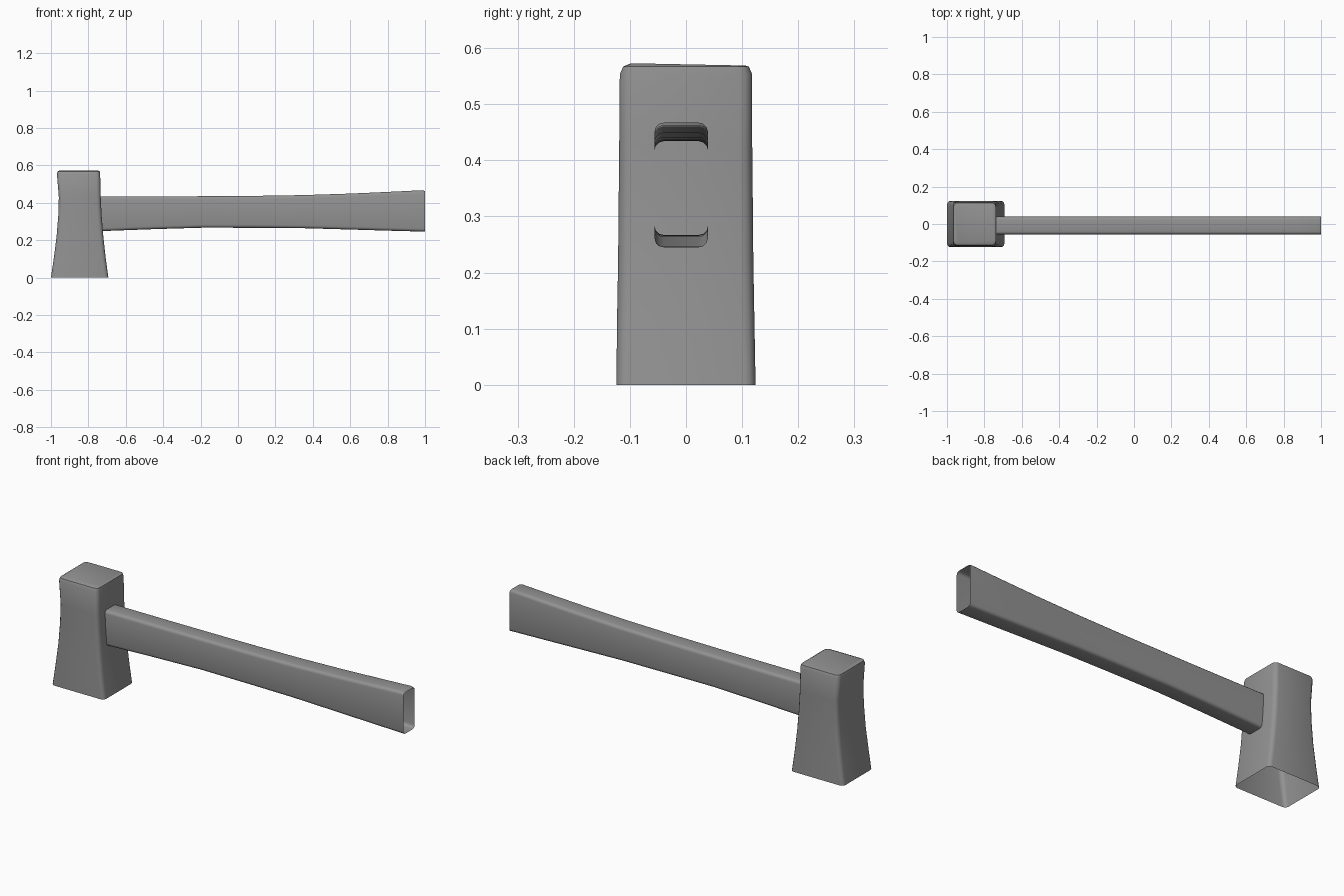
import bpy, bmesh
from math import cos, sin, pi, radians

if "Cube" in bpy.data.objects:
    bpy.data.objects.remove(bpy.data.objects["Cube"])

# Dark grey shared by both parts
dark_grey = bpy.data.materials.new("dark_grey")
dark_grey.diffuse_color = (0.29, 0.29, 0.29, 1)
dark_grey.use_nodes = True
dark_grey.node_tree.nodes["Principled BSDF"].inputs["Base Color"].default_value = dark_grey.diffuse_color


def rounded_rect(u0, u1, v0, v1, r, steps=3):
    """Counter-clockwise outline of a rectangle with rounded corners."""
    corners = [(u1 - r, v1 - r), (u0 + r, v1 - r), (u0 + r, v0 + r), (u1 - r, v0 + r)]
    return [(cu + r * cos((k + i / steps) * pi / 2), cv + r * sin((k + i / steps) * pi / 2))
            for k, (cu, cv) in enumerate(corners) for i in range(steps + 1)]


def loft(name, rings, cap_last=False):
    """Skin a list of matching rings, leaving the ends open unless capped."""
    bm = bmesh.new()
    loops = [[bm.verts.new(p) for p in ring] for ring in rings]
    n = len(loops[0])
    for a, b in zip(loops, loops[1:]):
        for i in range(n):
            j = (i + 1) % n
            bm.faces.new((a[i], a[j], b[j], b[i]))
    if cap_last:
        bm.faces.new(loops[-1])
    mesh = bpy.data.meshes.new(name)
    bm.to_mesh(mesh)
    bm.free()
    mesh.materials.append(dark_grey)
    obj = bpy.data.objects.new(name, mesh)
    bpy.context.collection.objects.link(obj)
    bpy.ops.object.select_all(action='DESELECT')
    obj.select_set(True)
    bpy.context.view_layer.objects.active = obj
    bpy.ops.object.shade_smooth_by_angle(angle=radians(40))
    return obj


# Axe head: flared shell, open at the bottom; z, x0, x1, y0, y1, corner radius
head = [
    (0.00, -1.000, -0.693, -0.124, 0.124, 0.020),
    (0.11, -0.984, -0.708, -0.123, 0.122, 0.021),
    (0.22, -0.970, -0.720, -0.121, 0.120, 0.022),
    (0.33, -0.961, -0.729, -0.120, 0.119, 0.022),
    (0.43, -0.958, -0.734, -0.119, 0.118, 0.022),
    (0.553, -0.968, -0.737, -0.118, 0.118, 0.022),
    (0.567, -0.965, -0.739, -0.112, 0.112, 0.020),
    (0.573, -0.954, -0.748, -0.098, 0.106, 0.014),
]
# The top face tips down slightly towards the back
loft("axe_head",
     [[(x, y, z - (0.02 * (y + 0.1) if z > 0.57 else 0))
       for x, y in rounded_rect(x0, x1, y0, y1, r)]
      for z, x0, x1, y0, y1, r in head], cap_last=True)

# Handle: hollow rounded bar, open at the ends; x, bottom z, top z
handle = [
    (-0.745, 0.248, 0.434),
    (-0.45, 0.259, 0.434),
    (-0.18, 0.267, 0.435),
    (0.10, 0.266, 0.437),
    (0.35, 0.264, 0.441),
    (0.60, 0.257, 0.449),
    (0.80, 0.251, 0.458),
    (0.985, 0.246, 0.467),
    (1.00, 0.245, 0.462),
]
loft("handle",
     [[(x, y, z) for y, z in rounded_rect(-0.056, 0.039, z0, z1, 0.016)]
      for x, z0, z1 in handle])
